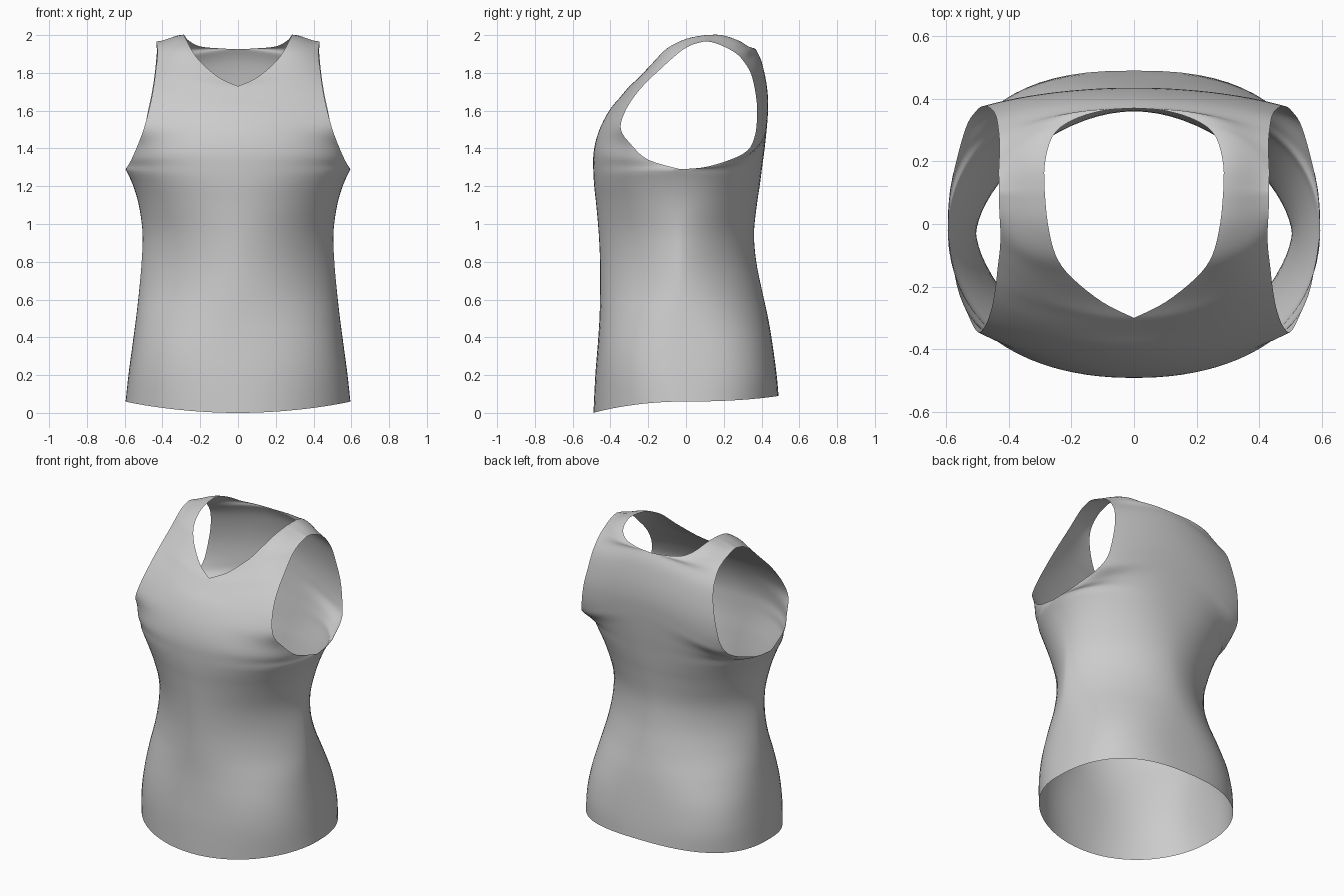
import bpy, bmesh, math

COLS, STEPS = 18, 4

# Row: inner x, y, z (centre or neckline), outer x, y, z (side seam or armhole),
# arc angle of the row in degrees, exponent (below 1 squarer, above 1 pinched)
FRONT_BODY = [
    (0, -.490, .00, .595, -.02, .06, 90, .97),
    (0, -.480, .20, .580, -.02, .20, 90, .89),
    (0, -.468, .35, .560, -.02, .35, 90, .88),
    (0, -.458, .50, .540, -.03, .50, 90, .99),
    (0, -.455, .65, .523, -.03, .65, 90, 1.16),
    (0, -.455, .80, .510, -.03, .80, 90, 1.23),
    (0, -.462, .95, .505, -.03, .95, 90, 1.18),
    (0, -.475, 1.10, .525, -.03, 1.10, 90, 1.05),
    (0, -.486, 1.20, .558, -.03, 1.21, 90, .97),
    (0, -.491, 1.29, .595, -.03, 1.29, 88, .92)]
FRONT_CHEST = [
    (0, -.490, 1.37, .565, -.200, 1.34, 72, .90),
    (0, -.475, 1.45, .530, -.290, 1.42, 60, .93),
    (0, -.445, 1.53, .500, -.345, 1.50, 48, .98),
    (0, -.400, 1.61, .475, -.325, 1.59, 40, 1),
    (0, -.350, 1.67, .455, -.270, 1.68, 40, 1),
    (0, -.300, 1.73, .443, -.205, 1.755, 40, 1)]
FRONT_STRAP = [
    (.10, -.25, 1.775, .435, -.135, 1.82, 30, 1),
    (.20, -.17, 1.86, .428, -.075, 1.875, 30, 1),
    (.25, -.10, 1.93, .427, -.020, 1.92, 30, 1),
    (.275, .00, 1.98, .430, .035, 1.95, 30, 1),
    (.285, .10, 2.00, .432, .10, 1.967, 30, 1)]
BACK_BODY = [
    (0, .490, .09, .595, -.02, .06, 90, .79),
    (0, .480, .20, .580, -.02, .20, 90, .74),
    (0, .460, .35, .560, -.02, .35, 90, .77),
    (0, .435, .50, .540, -.03, .50, 90, .91),
    (0, .402, .65, .523, -.03, .65, 90, 1.10),
    (0, .372, .80, .510, -.03, .80, 90, 1.20),
    (0, .360, .95, .505, -.03, .95, 90, 1.16),
    (0, .375, 1.10, .525, -.03, 1.10, 90, 1.03),
    (0, .390, 1.20, .558, -.03, 1.21, 90, .95),
    (0, .403, 1.30, .595, -.03, 1.29, 88, .88)]
BACK_PANEL = [
    (0, .415, 1.39, .585, .120, 1.305, 76, .87),
    (0, .425, 1.48, .540, .300, 1.37, 62, .92),
    (0, .432, 1.56, .505, .360, 1.45, 46, 1),
    (0, .435, 1.65, .480, .377, 1.58, 40, 1),
    (0, .425, 1.75, .455, .367, 1.70, 40, 1),
    (0, .400, 1.86, .440, .342, 1.80, 40, 1),
    (0, .370, 1.925, .433, .300, 1.868, 40, 1)]
BACK_STRAP = [
    (.10, .362, 1.93, .430, .265, 1.903, 30, 1),
    (.20, .330, 1.94, .430, .220, 1.930, 30, 1),
    (.26, .280, 1.97, .432, .180, 1.948, 30, 1),
    (.285, .19, 2.00, .432, .140, 1.962, 30, 1),
    (.285, .10, 2.00, .432, .100, 1.967, 30, 1)]


def smooth_rows(rows, underarm, neck):
    """Catmull-Rom between rows; outer edge breaks at underarm, inner at neck."""
    last = len(rows) - 1
    out = []
    for i in range(last):
        for k in range(STEPS):
            t, row = k / STEPS, []
            for n in range(8):
                cut = underarm if 3 <= n <= 5 else neck if n < 3 else -1
                b, c = rows[i][n], rows[i + 1][n]
                a = b if i in (0, cut) else rows[i - 1][n]
                d = c if i + 1 in (last, cut) else rows[i + 2][n]
                row.append(b + .5 * t * (c - a + t * (2*a - 5*b + 4*c - d
                                                      + t * (3*(b - c) + d - a))))
            out.append(row)
    return out + [list(rows[-1])]


def row_points(row):
    """Rounded arc from the inner point to the outer point."""
    xi, yi, zi, xo, yo, zo, angle, power = row
    a = math.radians(min(angle, 90))
    skew = max(power, 1) ** .5
    for j in range(COLS + 1):
        t = j / COLS
        s = (math.sin(a * t) / math.sin(a)) ** (power / skew)
        c = max(0, (math.cos(a * t) - math.cos(a)) / (1 - math.cos(a))) ** (power * skew)
        yield xi + (xo - xi) * s, yo + (yi - yo) * c, zi + (zo - zi) * t * t * (3 - 2 * t)


def add_panel(bm, body, chest, strap):
    """Loft hem to underarm, underarm to neck, neck to shoulder."""
    underarm = len(body) - 1
    rows = smooth_rows(body + chest + strap, underarm, underarm + len(chest))
    grid = [[bm.verts.new(p) for p in row_points(r)] for r in rows]
    flip = body[0][1] > 0
    for lo, hi in zip(grid, grid[1:]):
        for j in range(COLS):
            quad = [lo[j], lo[j + 1], hi[j + 1], hi[j]]
            bm.faces.new(quad[::-1] if flip else quad)


# Half of the garment, front and back joined along side seam and shoulder
bm = bmesh.new()
add_panel(bm, FRONT_BODY, FRONT_CHEST, FRONT_STRAP)
add_panel(bm, BACK_BODY, BACK_PANEL, BACK_STRAP)
bmesh.ops.remove_doubles(bm, verts=bm.verts[:], dist=.0005)
mesh = bpy.data.meshes.new("tank_top")
bm.to_mesh(mesh)
bm.free()

shirt = bpy.data.objects.new("tank_top", mesh)
bpy.context.collection.objects.link(shirt)
cloth = bpy.data.materials.new("grey_cloth")
cloth.diffuse_color = (.6, .6, .6, 1)
mesh.materials.append(cloth)

# Other half
mirror = shirt.modifiers.new("mirror", 'MIRROR')
mirror.use_clip = True
mirror.merge_threshold = .0005

bpy.context.view_layer.objects.active = shirt
shirt.select_set(True)
bpy.ops.object.shade_smooth_by_angle(angle=math.radians(75))
